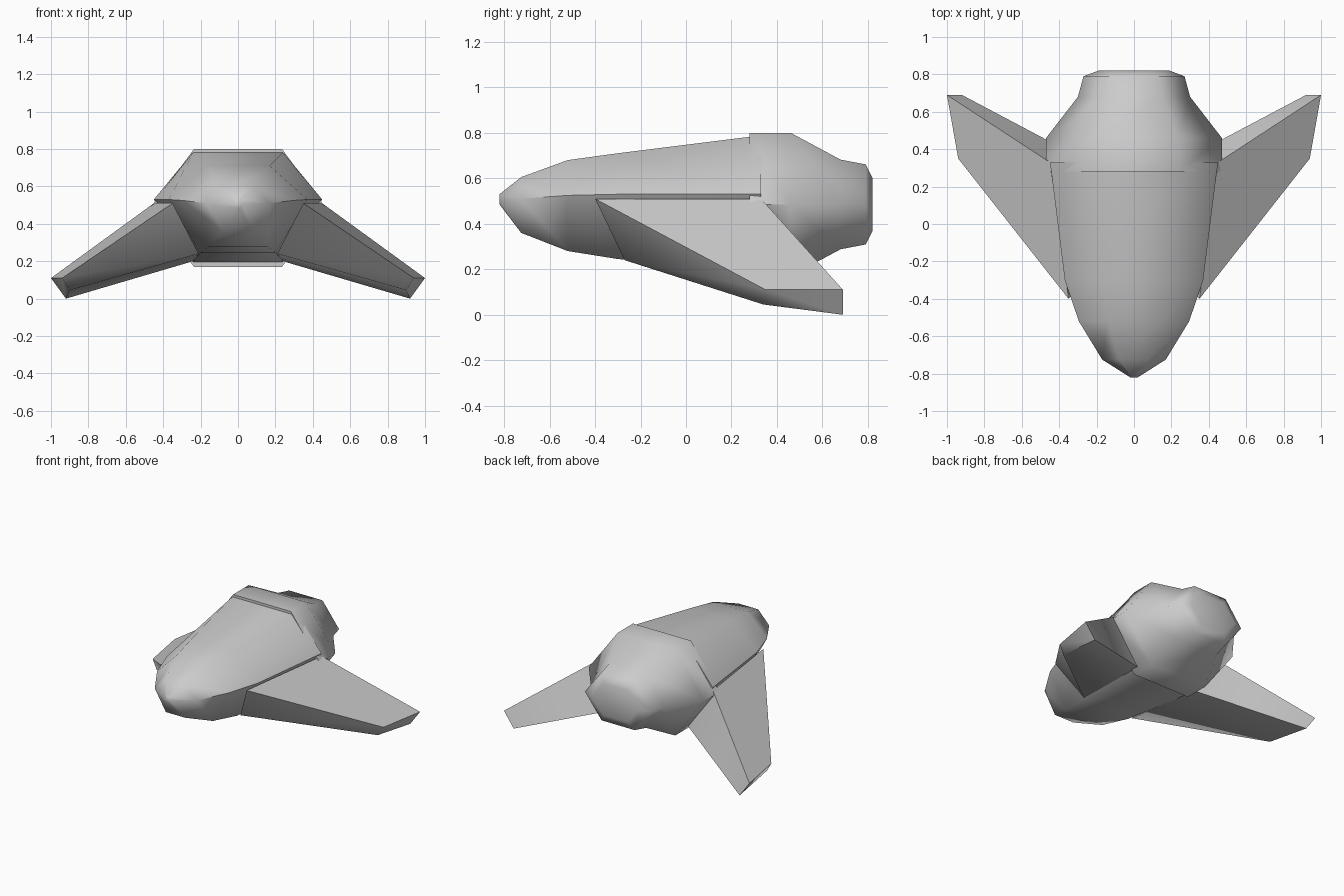
import bpy, bmesh, math

if "Cube" in bpy.data.objects:
    bpy.data.objects.remove(bpy.data.objects["Cube"])


def loft(name, rings):
    """Skin a list of equal-length point rings and cap both ends."""
    bm = bmesh.new()
    rows = [[bm.verts.new(p) for p in ring] for ring in rings]
    n = len(rows[0])
    for a, b in zip(rows, rows[1:]):
        for i in range(n):
            j = (i + 1) % n
            bm.faces.new((a[i], a[j], b[j], b[i]))
    bm.faces.new(rows[0])
    bm.faces.new(rows[-1])
    bmesh.ops.remove_doubles(bm, verts=bm.verts, dist=0.0005)
    bmesh.ops.recalc_face_normals(bm, faces=bm.faces)
    mesh = bpy.data.meshes.new(name)
    bm.to_mesh(mesh)
    bm.free()
    ob = bpy.data.objects.new(name, mesh)
    bpy.context.collection.objects.link(ob)
    bpy.ops.object.select_all(action='DESELECT')
    ob.select_set(True)
    bpy.context.view_layer.objects.active = ob
    bpy.ops.object.shade_smooth_by_angle(angle=math.radians(65))
    return ob


def hexagon(y, top_w, top_z, side_w, side_z, low_w, low_z):
    """Symmetric six-sided section across the ship."""
    return [(top_w, y, top_z), (side_w, y, side_z), (low_w, y, low_z),
            (-low_w, y, low_z), (-side_w, y, side_z), (-top_w, y, top_z)]


# hull: six-sided sections from nose to rear bulkhead
loft("hull", [hexagon(*s) for s in [
    (-0.82, 0.012, 0.53, 0.02, 0.505, 0.012, 0.485),
    (-0.725, 0.08, 0.605, 0.17, 0.51, 0.08, 0.36),
    (-0.52, 0.14, 0.68, 0.295, 0.525, 0.16, 0.28),
    (-0.30, 0.17, 0.71, 0.37, 0.53, 0.20, 0.245),
    (0.26, 0.24, 0.78, 0.44, 0.53, 0.24, 0.20),
    (0.33, 0.24, 0.785, 0.45, 0.53, 0.24, 0.19)]])

# engine: hexagonal block tapering to a bevelled flat exhaust
mid = 0.485
loft("engine", [hexagon(y, w / 2, mid + h, w, mid, w / 2, mid - h) for y, w, h in [
    (0.28, 0.47, 0.315), (0.46, 0.47, 0.315), (0.68, 0.30, 0.197),
    (0.79, 0.27, 0.176), (0.82, 0.19, 0.116)]])

# wings: swept slabs drooping from the hull sides, mirrored
wing = loft("wings", [
    [(0.35, -0.40, 0.51), (0.45, 0.33, 0.51), (0.24, 0.33, 0.20), (0.21, -0.27, 0.24)],
    [(0.94, 0.35, 0.11), (1.00, 0.69, 0.11), (0.92, 0.69, 0.005), (0.90, 0.34, 0.045)]])
mirror = wing.modifiers.new("mirror", 'MIRROR')
mirror.use_axis[0] = True
mirror.use_clip = True
for v in wing.data.vertices:
    v.co.z = max(v.co.z, 0.0) if v.co.z > 0.01 else 0.0
